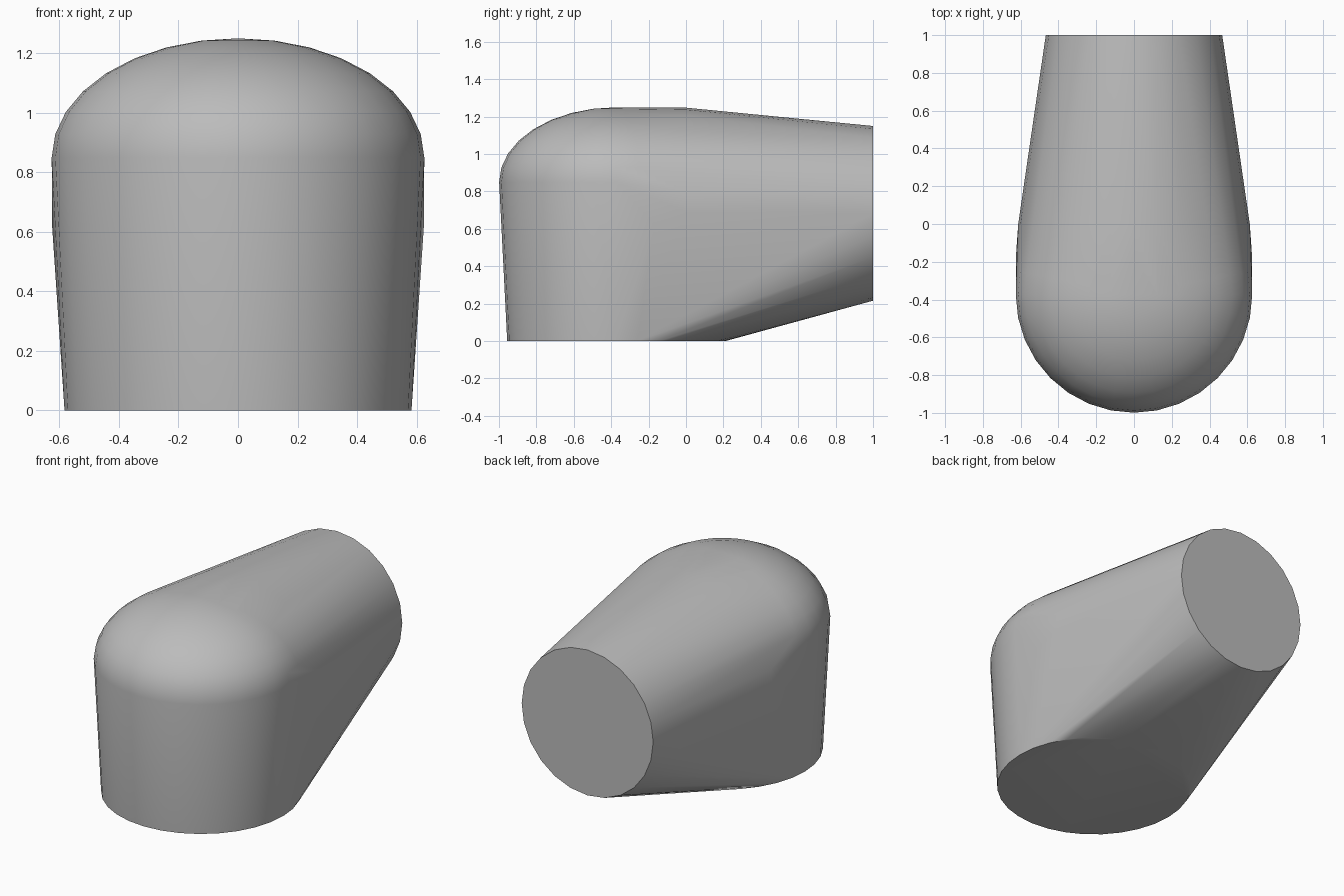
import bpy, bmesh, math
from mathutils import Vector

cube = bpy.data.objects.get("Cube")
if cube:
    bpy.data.objects.remove(cube, do_unlink=True)

SIDES = 32
CENTRE_Y = -0.373


def flat_ring(bm, radius, z, sides=SIDES):
    """Horizontal circle of the upright body."""
    for i in range(sides):
        a = math.tau * i / sides
        bm.verts.new((radius * math.cos(a), CENTRE_Y + radius * math.sin(a), z))


def upright_ring(bm, y, rx, rz, z, sides=SIDES):
    """Vertical ellipse of the rear arm."""
    for i in range(sides):
        a = math.tau * i / sides
        bm.verts.new((rx * math.cos(a), y, z + rz * math.sin(a)))


bm = bmesh.new()

# Tapered upright body
flat_ring(bm, 0.583, 0.0)

# Flattened dome
for step in range(8):
    a = math.radians(90 * step / 8)
    flat_ring(bm, 0.626 * math.cos(a), 0.85 + 0.4 * math.sin(a))
bm.verts.new((0, CENTRE_Y, 1.25))

# Rear arm, from the shoulder to the round end
upright_ring(bm, -0.17, 0.625, 0.625, 0.625)
upright_ring(bm, 0.0, 0.613, 0.558, 0.69)
upright_ring(bm, 1.0, 0.467, 0.467, 0.683, 24)

# Stretch one skin over all the rings
hull = bmesh.ops.convex_hull(bm, input=bm.verts[:])
inside = {g for g in hull["geom_interior"] if isinstance(g, bmesh.types.BMVert)}
inside |= {v for v in bm.verts if not v.link_faces}
bmesh.ops.delete(bm, geom=list(inside), context="VERTS")
bmesh.ops.dissolve_limit(bm, angle_limit=math.radians(0.5),
                         verts=bm.verts[:], edges=bm.edges[:])
bmesh.ops.recalc_face_normals(bm, faces=bm.faces[:])

mesh = bpy.data.meshes.new("elbow_body")
bm.to_mesh(mesh)
bm.free()
body = bpy.data.objects.new("elbow_body", mesh)
bpy.context.collection.objects.link(body)

# Plain grey
grey = bpy.data.materials.new("plain_grey")
grey.use_nodes = True
colour = (0.5, 0.5, 0.5, 1)
grey.diffuse_color = colour
grey.node_tree.nodes["Principled BSDF"].inputs["Base Color"].default_value = colour
mesh.materials.append(grey)

# Smooth skin with crisp caps
bpy.ops.object.select_all(action="DESELECT")
body.select_set(True)
bpy.context.view_layer.objects.active = body
bpy.ops.object.shade_smooth_by_angle(angle=math.radians(35))
